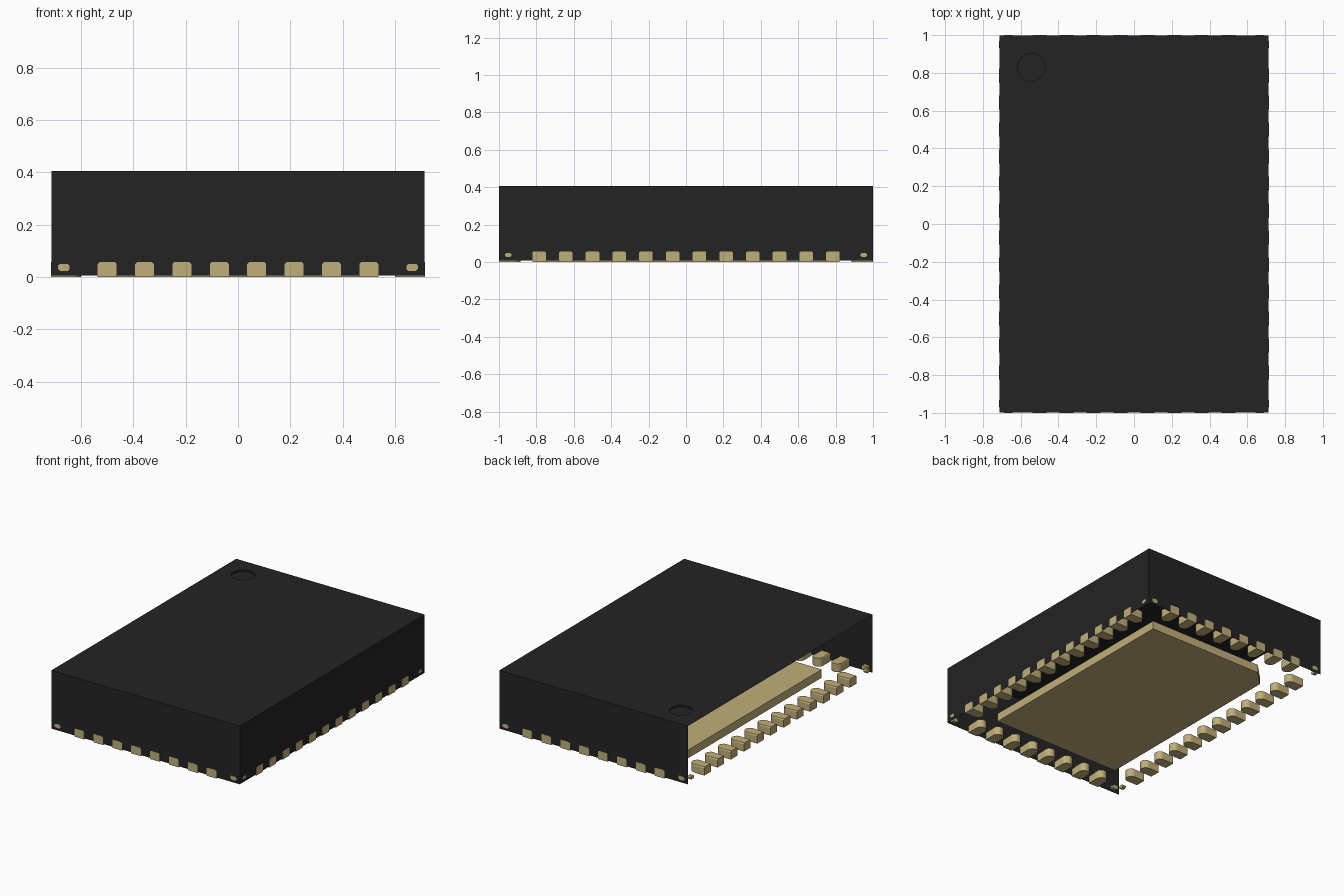
import bpy, bmesh, math
from mathutils import Matrix, Vector

if "Cube" in bpy.data.objects:
    bpy.data.objects.remove(bpy.data.objects["Cube"], do_unlink=True)

HX, HY = 0.714, 1.0          # half footprint
Z0, Z1 = 0.007, 0.405        # body bottom and top
PROUD = 0.0015               # how far the metal stands out of the walls
PITCH, PAD_W, PAD_L, PAD_H = 1 / 7, 0.0725, 0.114, 0.057


def make_material(name, rgb):
    m = bpy.data.materials.new(name)
    m.use_nodes = True
    col = (*rgb, 1)
    m.diffuse_color = col
    m.node_tree.nodes["Principled BSDF"].inputs["Base Color"].default_value = col
    return m


black = make_material("black_plastic", (0.017, 0.017, 0.017))
gold = make_material("pale_gold_metal", (0.53, 0.43, 0.195))


def add_object(name, bm, mat, matrix=None):
    me = bpy.data.meshes.new(name)
    bm.to_mesh(me)
    bm.free()
    me.materials.append(mat)
    ob = bpy.data.objects.new(name, me)
    bpy.context.collection.objects.link(ob)
    if matrix:
        ob.matrix_world = matrix
    return ob


def prism(bm, outline, height):
    """Closed prism standing on z = 0 over a plan outline."""
    face = bm.faces.new([bm.verts.new((x, y, 0)) for x, y in outline])
    out = bmesh.ops.extrude_face_region(bm, geom=[face])
    top = [g for g in out["geom"] if isinstance(g, bmesh.types.BMVert)]
    bmesh.ops.translate(bm, verts=top, vec=(0, 0, height))
    bmesh.ops.recalc_face_normals(bm, faces=bm.faces)


# Body shell: top and three walls, open below and on the -x side
bm = bmesh.new()
corners = [(-HX + PROUD, HY - PROUD), (HX - PROUD, HY - PROUD),
           (HX - PROUD, -HY + PROUD), (-HX + PROUD, -HY + PROUD)]
upper = [bm.verts.new((x, y, Z1)) for x, y in corners]
lower = [bm.verts.new((x, y, Z0)) for x, y in corners]
for i in range(3):
    bm.faces.new((upper[i], upper[i + 1], lower[i + 1], lower[i]))

# Shallow round dimple in the top that marks the first contact
N, R, DEPTH = 32, 0.073, 0.012
ring = [(-HX + 0.17 + R * math.cos(2 * math.pi * k / N),
         HY - 0.17 + R * math.sin(2 * math.pi * k / N)) for k in range(N)]
rim = [bm.verts.new((x, y, Z1)) for x, y in ring]
floor = [bm.verts.new((x, y, Z1 - DEPTH)) for x, y in ring]
bm.faces.new(floor)
for k in range(N):
    j = (k + 1) % N
    bm.faces.new((rim[k], floor[k], floor[j], rim[j]))


def loop_edges(vs):
    return [bm.edges.get((vs[i], vs[i - 1])) or bm.edges.new((vs[i], vs[i - 1]))
            for i in range(len(vs))]


bmesh.ops.triangle_fill(bm, use_beauty=True, use_dissolve=False,
                        edges=loop_edges(upper) + loop_edges(rim), normal=(0, 0, 1))
for f in bm.faces:
    f.normal_update()
    # outward for walls, upward for top and dimple floor, inward for dimple wall
    c, n = f.calc_center_median(), f.normal
    if abs(n.z) > 0.5:
        flip = n.z < 0
    elif c.z > Z1 - DEPTH:
        flip = n.dot(Vector((-HX + 0.17, HY - 0.17, c.z)) - c) < 0
    else:
        flip = n.dot(Vector((c.x, c.y, 0))) < 0
    if flip:
        f.normal_flip()
add_object("body_shell", bm, black)

# Central thermal pad with one chamfered corner
bm = bmesh.new()
px, py, ch = 0.487, 0.77, 0.105
prism(bm, [(-px, -py), (px, -py), (px, py), (-px + ch, py), (-px, py - ch)], PAD_H)
add_object("thermal_pad", bm, gold)


def contact_pad(name, matrix):
    """Contact with a flat outer end at y = 0 and a round inner end."""
    bm = bmesh.new()
    r = PAD_W / 2
    arc = [(r * math.cos(math.pi * k / 10), PAD_L - r + r * math.sin(math.pi * k / 10))
           for k in range(11)]
    prism(bm, [(-r, 0), (r, 0)] + arc, PAD_H)
    # small bevel on the two long upper edges
    edges = [e for e in bm.edges if all(v.co.z > PAD_H / 2 for v in e.verts)
             and abs(e.verts[0].co.x - e.verts[1].co.x) < 1e-5 and e.calc_length() > 0.03]
    bmesh.ops.bevel(bm, geom=edges, offset=0.007, segments=1, affect='EDGES')
    add_object(name, bm, gold, matrix)


def tie_bar(name, matrix, width, height):
    """Cut end of a lead-frame bar showing in the wall near a corner."""
    bm = bmesh.new()
    w, h, c = width / 2, height / 2, 0.007
    prism(bm, [(-w, -h + c), (-w + c, -h), (w - c, -h), (w, -h + c),
               (w, h - c), (w - c, h), (-w + c, h), (-w, h - c)], 0.025)
    # lay the profile upright so that it runs inward along +y
    bmesh.ops.rotate(bm, verts=bm.verts, matrix=Matrix.Rotation(-math.pi / 2, 3, 'X'))
    add_object(name, bm, gold, matrix)


# Contacts and bar ends along each side
sides = [("front", 0, HY, 8, 0.665, 0.044, 0.027),
         ("right", 90, HX, 12, 0.95, 0.036, 0.022),
         ("back", 180, HY, 8, 0.665, 0.044, 0.027),
         ("left", 270, HX, 12, 0.95, 0.036, 0.022)]
names = {"right": "plus_x", "left": "minus_x"}
for side, angle, reach, count, bar_pos, bar_w, bar_h in sides:
    label = names.get(side, side)
    turn = Matrix.Rotation(math.radians(angle), 4, 'Z')
    for i in range(count):
        x = (i - (count - 1) / 2) * PITCH
        contact_pad(f"contact_{label}_{i + 1}", turn @ Matrix.Translation((x, -reach, 0)))
    for s in (-1, 1):
        tie_bar(f"bar_end_{label}_{'a' if s < 0 else 'b'}",
                turn @ Matrix.Translation((s * bar_pos, -reach, 0.037)), bar_w, bar_h)
